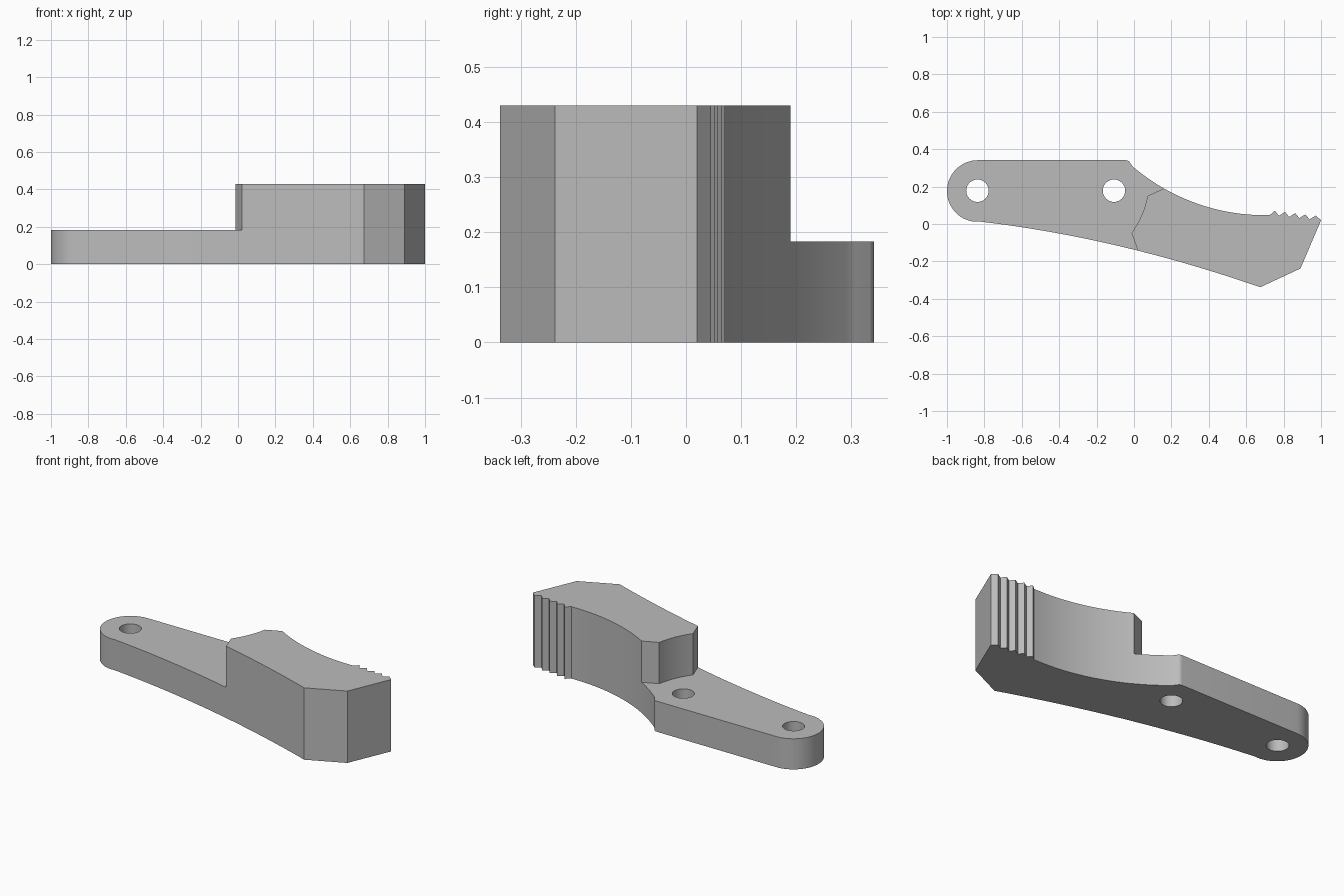
import bpy, bmesh, math
from mathutils import Vector

cube = bpy.data.objects.get("Cube")
if cube:
    bpy.data.objects.remove(cube, do_unlink=True)

BASE, TOP = 0.183, 0.43

grey = bpy.data.materials.new("plain grey")
grey.use_nodes = True
colour = (0.5, 0.5, 0.5, 1)
grey.diffuse_color = colour
grey.node_tree.nodes["Principled BSDF"].inputs["Base Color"].default_value = colour


def arc(cx, cy, r, start, end, n):
    """Points on a circle, angles in degrees."""
    angles = [math.radians(start + (end - start) * i / n) for i in range(n + 1)]
    return [(cx + r * math.cos(a), cy + r * math.sin(a)) for a in angles]


def bow(a, via, b, n):
    """Quadratic curve from a to b passing through via at its middle."""
    a, via, b = Vector(a), Vector(via), Vector(b)
    c = via * 2 - (a + b) / 2
    ts = [i / n for i in range(n + 1)]
    return [tuple(a * (1 - t) ** 2 + c * 2 * t * (1 - t) + b * t * t) for t in ts]


def prism(name, points, z0, z1):
    """Upright solid with the given outline."""
    bm = bmesh.new()
    face = bm.faces.new([bm.verts.new((x, y, z0)) for x, y in points])
    up = bmesh.ops.extrude_face_region(bm, geom=[face])["geom"]
    verts = [v for v in up if isinstance(v, bmesh.types.BMVert)]
    bmesh.ops.translate(bm, vec=(0, 0, z1 - z0), verts=verts)
    bmesh.ops.recalc_face_normals(bm, faces=bm.faces)
    mesh = bpy.data.meshes.new(name)
    bm.to_mesh(mesh)
    bm.free()
    mesh.materials.append(grey)
    obj = bpy.data.objects.new(name, mesh)
    bpy.context.collection.objects.link(obj)
    return obj


# Outline, clockwise: rounded end, straight back, hollow jaw, teeth, nose, curved front
outline = arc(-0.835, 0.176, 0.165, 263, 90, 32)
outline += arc(-0.045, 0.311, 0.03, 90, 50, 5)
outline += arc(0.70, 1.137, 1.09, 229.5, 270, 28)
outline.append((0.725, 0.047))
for i in range(5):
    x, y = 0.753 + 0.0545 * i, 0.071 - 0.0065 * i
    outline += [(x, y), (x + 0.022, y - 0.027)]
outline[-1] = (1.0, 0.02)
outline += [(0.89, -0.238)]
outline += bow((0.675, -0.338), (-0.08, -0.118), (-0.82, 0.0125), 28)
body = prism("lever_jaw", outline, 0, TOP)

# Material removed above the thin arm, with a hollow step wall beside the pivot
step = [(-1.2, -0.5), (0.14, -0.5), (0.02, -0.14)]
step += bow((-0.013, -0.048), (0.041, 0.047), (0.072, 0.15), 10)
step += [(0.16, 0.19), (0.36, 0.28), (0.36, 0.6), (-1.2, 0.6)]
cutters = [prism("step_cutter", step, BASE, 0.6)]

# Pin holes
for x in (-0.837, -0.107):
    cutters.append(prism("hole_cutter", arc(x, 0.178, 0.06, 0, 348.75, 31), -0.1, 0.7))

for cutter in cutters:
    cutter.hide_render = True
    mod = body.modifiers.new("cut", "BOOLEAN")
    mod.operation, mod.solver, mod.object = "DIFFERENCE", "EXACT", cutter

# Apply the cuts and remove the cutters
bpy.context.view_layer.update()
result = bpy.data.meshes.new_from_object(
    body.evaluated_get(bpy.context.evaluated_depsgraph_get()))
body.modifiers.clear()
body.data = result
for cutter in cutters:
    bpy.data.objects.remove(cutter, do_unlink=True)

for obj in bpy.context.selected_objects:
    obj.select_set(False)
body.select_set(True)
bpy.context.view_layer.objects.active = body
bpy.ops.object.shade_smooth_by_angle(angle=math.radians(20))
